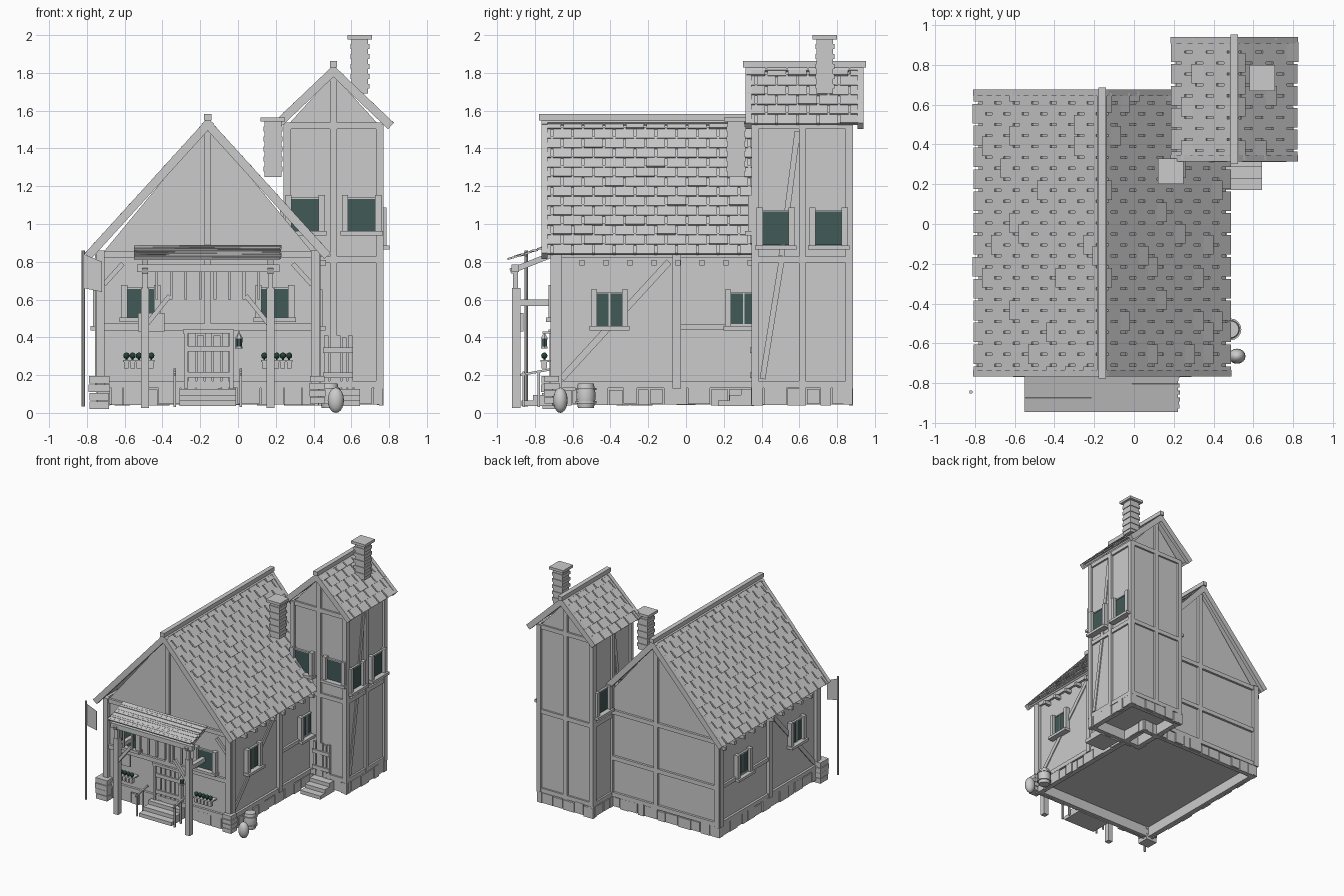
import bpy, bmesh, math, random
from mathutils import Matrix, Vector

random.seed(4)
cube = bpy.data.objects.get("Cube")
if cube:
    bpy.data.objects.remove(cube, do_unlink=True)


def material(name, rgb):
    m = bpy.data.materials.new(name)
    m.use_nodes = True
    m.diffuse_color = (*rgb, 1)
    m.node_tree.nodes["Principled BSDF"].inputs["Base Color"].default_value = (*rgb, 1)
    return m


GREY = material("pale grey", (0.6, 0.6, 0.6))
GLASS = material("teal glass", (0.053, 0.1, 0.096))
LEAF = material("dark green", (0.016, 0.055, 0.04))
COLOURS = {"window_glass": GLASS, "lantern_glass": GLASS, "plants": LEAF}
ROUND = {"barrel", "sack", "flag_pole", "plants"}
parts = {}


def mesh(part):
    if part not in parts:
        parts[part] = bmesh.new()
    return parts[part]


def block(part, c, size, rot=Matrix.Identity(3)):
    bmesh.ops.create_cube(mesh(part), size=1, matrix=Matrix.Translation(c) @ rot.to_4x4()
                          @ Matrix.Diagonal((*size, 1)))


def bounds(part, x0, x1, y0, y1, z0, z1):
    block(part, ((x0 + x1) / 2, (y0 + y1) / 2, (z0 + z1) / 2), (x1 - x0, y1 - y0, z1 - z0))


def beam(part, a, b, w, d, n):
    a, b, n = Vector(a), Vector(b), Vector(n).normalized()
    x = (b - a).normalized()
    block(part, (a + b) / 2, ((b - a).length, w, d), Matrix((x, n.cross(x), n)).transposed())


def prism(part, outline, y0, y1):
    bm = mesh(part)
    face = bm.faces.new([bm.verts.new((x, y0, z)) for x, z in outline])
    new = bmesh.ops.extrude_face_region(bm, geom=[face])["geom"]
    bmesh.ops.translate(bm, vec=(0, y1 - y0, 0), verts=[v for v in new if isinstance(v, bmesh.types.BMVert)])
    bmesh.ops.recalc_face_normals(bm, faces=bm.faces)


def lathe(part, x, y, profile, n=16):
    bm = mesh(part)
    rings = [[bm.verts.new((x + r * math.cos(k * math.tau / n), y + r * math.sin(k * math.tau / n), z))
              for k in range(n)] for r, z in profile]
    for low, high in zip(rings, rings[1:]):
        for k in range(n):
            j = (k + 1) % n
            bm.faces.new((low[k], low[j], high[j], high[k]))
    bm.faces.new(rings[0][::-1])
    bm.faces.new(rings[-1])


# A wall is (axis of its normal, position, outward sign); u runs along it
def at(wall, u, z, out=0):
    axis, pos, s = wall
    return Vector((u, pos + s * out, z)) if axis == "y" else Vector((pos + s * out, u, z))


def strip(part, wall, u0, z0, u1, z1, w=0.04, d=0.03):
    n = at(wall, 0, 0, 1) - at(wall, 0, 0)
    beam(part, at(wall, u0, z0, d / 2 - 0.003), at(wall, u1, z1, d / 2 - 0.003), w, d, n)


def window(wall, u0, u1, z0, z1, split=True):
    mid = (u0 + u1) / 2
    strip("window_glass", wall, mid, z0, mid, z1, u1 - u0, 0.015)
    for u in (u0 - 0.015, u1 + 0.015):
        strip("window_frames", wall, u, z0 - 0.01, u, z1 + 0.02, 0.033, 0.04)
    strip("window_frames", wall, u0 - 0.04, z0 - 0.012, u1 + 0.04, z0 - 0.012, 0.022, 0.055)
    strip("window_frames", wall, u0, z1 + 0.003, u1, z1 + 0.003, 0.008, 0.02)
    if split:
        strip("window_frames", wall, mid, z0, mid, z1, 0.008, 0.02)


def door(wall, u0, u1, z0, z1):
    for i in range(5):
        u = u0 + (u1 - u0) * (i + 0.5) / 5
        strip("door_planks", wall, u, z0, u, z1 - 0.01 * (i % 2), (u1 - u0) / 5 - 0.008, 0.02)
    for f in (0.25, 0.72):
        z = z0 + (z1 - z0) * f
        strip("door_bands", wall, u0, z, u1, z, 0.03, 0.03)


def stones(wall, u0, u1):
    u = u0
    while u < u1 - 0.01:
        w = min(random.uniform(0.06, 0.13), u1 - u)
        low, high = random.uniform(0.038, 0.05), random.uniform(0.12, 0.14)
        strip("foundation_stones", wall, u + w / 2, low, u + w / 2, high, w - 0.006,
              random.uniform(0.016, 0.024))
        u += w
    n = at(wall, 0, 0, 1) - at(wall, 0, 0)
    beam("foundation_core", at(wall, u0, 0.09, -0.014), at(wall, u1, 0.09, -0.014), 0.09, 0.032, n)


def roof(name, cx, top, run, drop, y0, y1, courses, width):
    slope = Vector((run, 0, -drop)).length
    step = slope / courses
    for s in (-1, 1):
        down = Vector((s * run, 0, -drop)) / slope
        n = Vector((s * drop, 0, run)) / slope
        ridge = Vector((cx, 0, top))
        mid = ridge + down * slope / 2 - n * 0.026 + Vector((0, (y0 + y1) / 2, 0))
        beam(name + "_deck", mid - down * slope / 2, mid + down * (slope / 2 - 0.02), y1 - y0 - 0.02, 0.016, n)
        for i in range(courses):
            y = y0 - width / 2 * (i % 2)
            while y < y1 - 0.01:
                a, b = max(y, y0), min(y + width, y1)
                y += width
                # An odd tile sits a little proud of its row
                lift = 0.005 if random.random() < 0.12 else 0
                along = Vector((0, (a + b) / 2, 0))
                p = ridge + down * step * max(i - 0.2, 0) + along - n * 0.014
                q = ridge + down * step * (i + 1) + along + n * (lift - 0.008)
                beam(name + "_tiles", p, q, b - a - 0.011, 0.011, n)
        # Boards along the gable edges
        for y in (y0 + 0.015, y1 - 0.015):
            e = Vector((0, y, 0)) + ridge - n * 0.022
            beam(name + "_barge_boards", e, e + down * slope, 0.032, 0.045, n)
    bounds(name + "_ridge_beam", cx - 0.019, cx + 0.019, y0 - 0.012, y1 + 0.012, top - 0.012, top + 0.022)


def chimney(x, y, z0, z1):
    for i in range(11):
        h = (z1 - z0 - 0.022) / 11
        w = 0.1 if i % 2 else 0.088
        block("chimney_bricks", (x, y, z0 + h * (i + 0.5)), (w, w, h))
    block("chimney_caps", (x, y, z1 - 0.011), (0.13, 0.13, 0.022))


# Main house and tower bodies
CX, TX = -0.16, 0.505
prism("house_walls", [(CX - 0.57, 0.13), (CX + 0.57, 0.13), (CX + 0.57, 0.83), (CX, 1.52), (CX - 0.57, 0.83)], -0.69, 0.61)
prism("tower_walls", [(0.26, 0.13), (0.75, 0.13), (0.75, 1.52), (TX, 1.79), (0.26, 1.52)], 0.365, 0.865)
front, back = ("y", -0.69, -1), ("y", 0.61, 1)
left, right = ("x", CX + 0.57, 1), ("x", CX - 0.57, -1)
t_front, t_back = ("y", 0.365, -1), ("y", 0.865, 1)
t_left, t_right = ("x", 0.75, 1), ("x", 0.26, -1)

# House timber frame
for w in (front, back):
    for z in (0.15, 0.455, 0.84):
        strip("house_timbers", w, CX - 0.58, z, CX + 0.58, z, 0.035, 0.022)
    strip("house_timbers", w, CX, 0.44, CX, 1.53, 0.035, 0.025)
    stones(w, CX - 0.59, CX + 0.59)
    for s in (-1, 1):
        strip("house_posts", w, CX + s * 0.57, 0.13, CX + s * 0.57, 0.86, 0.045, 0.03)
for s in (-1, 1):
    strip("house_timbers", front, CX + s * 0.55, 0.68, CX + s * 0.45, 0.79, 0.025, 0.02)
    window(front, CX + s * 0.355 - 0.072, CX + s * 0.355 + 0.072, 0.505, 0.658, False)
strip("house_timbers", back, CX, 0.13, CX, 0.46, 0.035, 0.025)
for w in (left, right):
    for z in (0.15, 0.84):
        strip("house_timbers", w, -0.69, z, 0.62, z, 0.035, 0.022)
    strip("house_timbers", w, -0.04, 0.455, 0.62, 0.455, 0.03, 0.02)
    for u in (-0.68, -0.05, 0.6):
        strip("house_posts", w, u, 0.13, u, 0.84, 0.045, 0.03)
    strip("house_timbers", w, -0.66, 0.18, -0.09, 0.8, 0.035, 0.011)
    stones(w, -0.71, 0.63)
    for u in (-0.405, 0.305):
        window(w, u - 0.067, u + 0.067, 0.46, 0.633)
    for i in range(10):
        strip("joist_ends", w, -0.55 + i * 0.127, 0.78, -0.55 + i * 0.127, 0.81, 0.026, 0.06)

# Tower timber frame
for w, lo, hi in ((t_front, 0.25, 0.76), (t_back, 0.25, 0.76), (t_left, 0.355, 0.875), (t_right, 0.355, 0.875)):
    mid = (lo + hi) / 2
    for u in (lo + 0.012, mid, hi - 0.012):
        strip("tower_posts", w, u, 0.13, u, 1.53, 0.036, 0.022)
    for z in (0.15, 0.81, 1.52):
        strip("tower_timbers", w, lo, z, hi, z, 0.035, 0.018)
    if w[0] == "y":
        strip("tower_posts", w, mid, 1.5, mid, 1.81, 0.036, 0.022)
    else:
        strip("tower_timbers", w, lo + 0.05, 0.18, lo + 0.15, 0.8, 0.03, 0.012)
        strip("tower_timbers", w, lo + 0.15, 0.83, lo + 0.235, 1.49, 0.03, 0.012)
        for u in (mid - 0.14, mid + 0.14):
            window(w, u - 0.07, u + 0.07, 0.888, 1.067, False)
    stones(w, lo - 0.01, hi + 0.01)
for u in (0.355, 0.655):
    window(t_front, u - 0.073, u + 0.073, 0.963, 1.133, False)

# Roofs and chimneys
roof("house_roof", CX, 1.56, 0.65, 0.715, -0.765, 0.675, 14, 0.11)
roof("tower_roof", TX, 1.84, 0.32, 0.305, 0.315, 0.94, 6, 0.11)
chimney(0.185, 0.265, 1.25, 1.565)
chimney(0.645, 0.735, 1.69, 2.0)

# Doors with steps
door(front, -0.265, -0.045, 0.13, 0.42)
for u in (-0.275, -0.035):
    strip("door_frame", front, u, 0.13, u, 0.42, 0.022, 0.035)
strip("door_frame", front, -0.29, 0.43, -0.02, 0.43, 0.022, 0.04)
door(t_front, 0.45, 0.61, 0.13, 0.41)
for i in range(3):
    bounds("front_steps", -0.31, -0.01, -0.87 + i * 0.06, -0.69, 0.036 + i * 0.03, 0.066 + i * 0.03)
    bounds("side_steps", 0.46, 0.645, 0.17 + i * 0.06, 0.36, 0.036 + i * 0.03, 0.066 + i * 0.03)
for x in (-0.335, 0.015):
    for y in (-0.86, -0.78):
        bounds("step_rail_posts", x - 0.006, x + 0.006, y - 0.006, y + 0.006, 0.03, 0.22)
    beam("step_rail_posts", (x, -0.88, 0.2), (x, -0.72, 0.23), 0.012, 0.012, (1, 0, 0))

# Porch: posts, braces, hanging slats and board roof
for x, s in ((-0.492, 1), (0.172, -1)):
    bounds("porch_posts", x - 0.022, x + 0.022, -0.92, -0.876, 0.025, 0.66)
    bounds("porch_posts", x - 0.014, x + 0.014, -0.915, -0.89, 0.65, 0.77)
    beam("porch_braces", (x + s * 0.01, -0.9, 0.47), (x + s * 0.13, -0.9, 0.62), 0.024, 0.024, (0, 1, 0))
    bounds("porch_rails", x - 0.018, x + 0.018, -0.9, -0.68, 0.565, 0.6)
    beam("porch_rafters", (x, -0.93, 0.75), (x, -0.69, 0.845), 0.03, 0.03, (1, 0, 0))
bounds("porch_beam", -0.535, 0.22, -0.925, -0.885, 0.745, 0.785)
for i in range(8):
    x = -0.43 + i * 0.077
    bounds("porch_slats", x - 0.007, x + 0.007, -0.908, -0.893, 0.6, 0.75)
for i in range(12):
    y, z = -0.935 + i * 0.0175, 0.815 + i * 0.006
    beam("porch_roof_boards", (-0.55, y, z + random.uniform(-0.003, 0.003)),
         (0.235 - random.uniform(0, 0.015), y, z + random.uniform(-0.003, 0.003)), 0.02, 0.01, (0, -0.25, 1))
bounds("porch_board", -0.53, -0.39, -0.875, -0.86, 0.43, 0.53)

# Flower pots and lantern
for s in (-1, 1):
    x = CX + s * 0.365
    bounds("flower_shelves", x - 0.083, x + 0.083, -0.77, -0.69, 0.27, 0.28)
    for i in range(5):
        u = x + (i - 2) * 0.033
        bounds("flower_pots", u - 0.012, u + 0.012, -0.765, -0.735, 0.235, 0.275)
        bmesh.ops.create_icosphere(mesh("plants"), subdivisions=2, radius=0.017,
                                   matrix=Matrix.Translation((u, -0.75, 0.303)))
        block("plants", (u, -0.75, 0.28), (0.01, 0.01, 0.03))
lathe("lantern_glass", 0.005, -0.75, [(0.017, 0.35), (0.018, 0.395)], 6)
lathe("lantern_frame", 0.005, -0.75, [(0.02, 0.34), (0.02, 0.352)], 6)
lathe("lantern_frame", 0.005, -0.75, [(0.021, 0.395), (0.006, 0.42)], 6)
beam("lantern_frame", (0.005, -0.68, 0.425), (0.005, -0.76, 0.425), 0.01, 0.01, (0, 0, 1))

# Corner stones, barrel, sack and flag
for x, size, z0 in ((-0.735, 0.1, 0.02), (0.42, 0.07, 0.05)):
    for i in range(4):
        z = z0 + i * (0.2 - z0) / 4
        w = size + random.uniform(-0.015, 0.015)
        bounds("corner_stones", x - w / 2, x + w / 2, -0.71 - w / 2, -0.71 + w / 2, z, z + (0.2 - z0) / 4 - 0.004)
lathe("barrel", 0.485, -0.53, [(0.042, 0.025), (0.049, 0.06), (0.051, 0.09), (0.049, 0.12), (0.042, 0.155)])
for z in (0.05, 0.12):
    lathe("barrel_hoops", 0.485, -0.53, [(0.055, z), (0.055, z + 0.012)])
bmesh.ops.create_uvsphere(mesh("sack"), u_segments=16, v_segments=10, radius=1,
                          matrix=Matrix.Translation((0.518, -0.665, 0.067)) @ Matrix.Diagonal((0.043, 0.038, 0.067, 1)))
lathe("flag_pole", -0.82, -0.845, [(0.009, 0.035), (0.009, 0.86)], 8)
prism("flag", [(-0.815, 0.84), (-0.72, 0.8), (-0.72, 0.64), (-0.815, 0.66)], -0.846, -0.844)

# Turn every part into an object
for name, bm in parts.items():
    me = bpy.data.meshes.new(name)
    bm.to_mesh(me)
    bm.free()
    me.materials.append(COLOURS.get(name, GREY))
    if name in ROUND:
        me.polygons.foreach_set("use_smooth", [True] * len(me.polygons))
        me.set_sharp_from_angle(angle=math.radians(40))
    bpy.context.collection.objects.link(bpy.data.objects.new(name, me))
